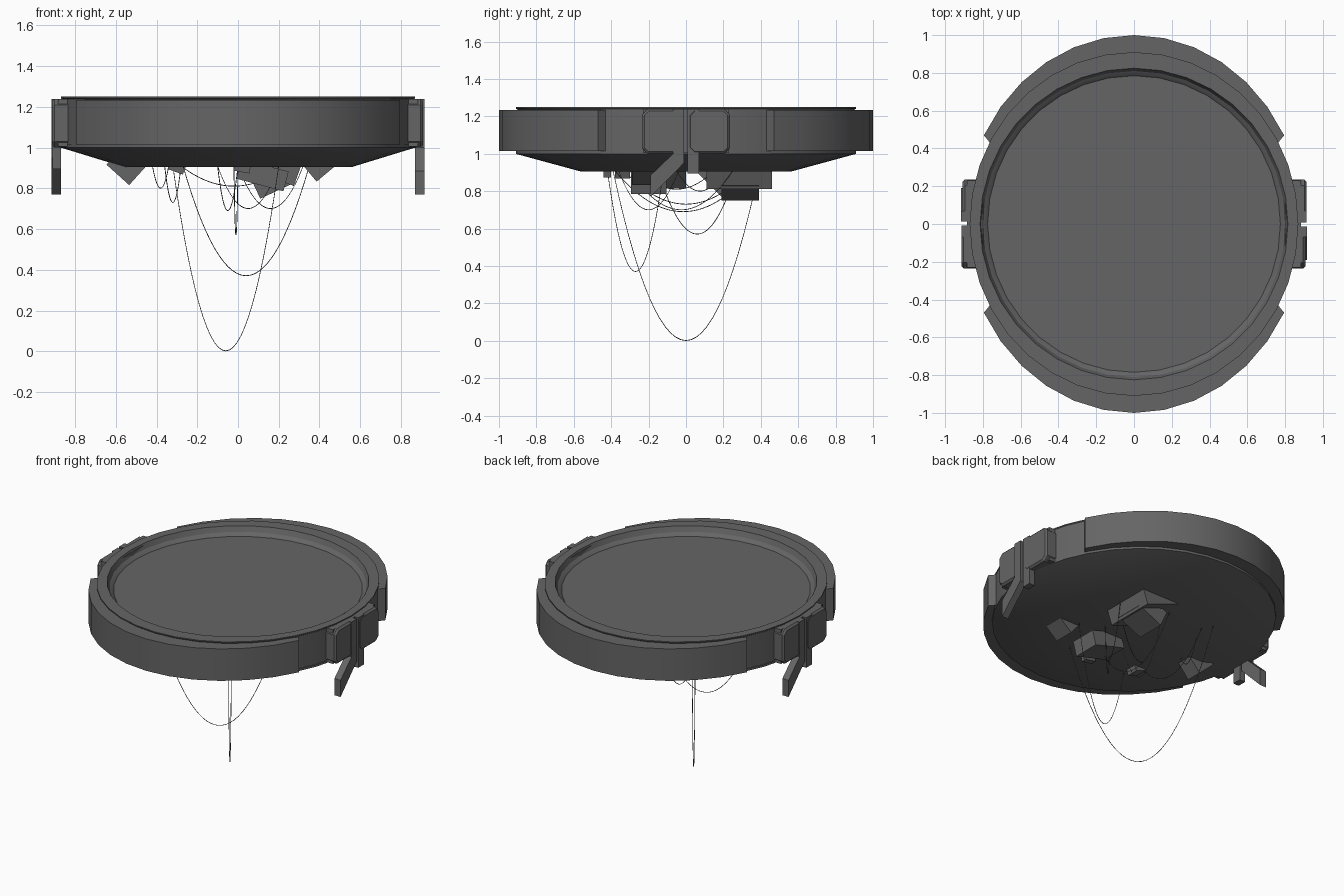
import bpy, bmesh, math
from mathutils import Matrix, Vector

if "Cube" in bpy.data.objects:
    bpy.data.objects.remove(bpy.data.objects["Cube"])

dark = bpy.data.materials.new("dark_grey")
dark.diffuse_color = (.13, .13, .13, 1)
dark.use_nodes = True
dark.node_tree.nodes["Principled BSDF"].inputs["Base Color"].default_value = dark.diffuse_color


def finish(bm, name, angle=30):
    bmesh.ops.recalc_face_normals(bm, faces=bm.faces)
    me = bpy.data.meshes.new(name)
    bm.to_mesh(me)
    bm.free()
    me.materials.append(dark)
    ob = bpy.data.objects.new(name, me)
    bpy.context.collection.objects.link(ob)
    if angle:
        bpy.ops.object.select_all(action='DESELECT')
        ob.select_set(True)
        bpy.context.view_layer.objects.active = ob
        bpy.ops.object.shade_smooth_by_angle(angle=math.radians(angle))
    return ob


def sweep(name, profile, a0, a1, steps, closed):
    """Sweep (rx, ry, z) points around an ellipse; closed = full turn."""
    bm = bmesh.new()
    rows = []
    for i in range(steps if closed else steps + 1):
        a = math.radians(a0 + (a1 - a0) * i / steps)
        rows.append([bm.verts.new((rx * math.cos(a), ry * math.sin(a), z)) for rx, ry, z in profile])
    n = len(profile)
    for i in range(steps):
        r, s = rows[i], rows[(i + 1) % len(rows)]
        for j in range(n - 1 if closed else n):
            k = (j + 1) % n
            bm.faces.new((r[j], s[j], s[k], r[k]))
    if closed:
        bm.faces.new([r[0] for r in rows])
        bm.faces.new([r[-1] for r in rows])
    else:
        bm.faces.new(rows[0])
        bm.faces.new(rows[-1])
    return finish(bm, name)


def side_prism(name, pts, x0, x1, turn, bevel=0.0):
    """Extrude a (y, z) outline along x, then turn it around z."""
    bm = bmesh.new()
    f = bm.faces.new([bm.verts.new((x0, y, z)) for y, z in pts])
    ext = bmesh.ops.extrude_face_region(bm, geom=[f])
    top = [v for v in ext['geom'] if isinstance(v, bmesh.types.BMVert)]
    for v in top:
        v.co.x = x1
    if bevel:
        edges = [e for e in bm.edges if all(v in top for v in e.verts)]
        bmesh.ops.bevel(bm, geom=edges, offset=bevel, segments=1, affect='EDGES')
    bmesh.ops.rotate(bm, verts=bm.verts, cent=(0, 0, 0), matrix=Matrix.Rotation(turn, 3, 'Z'))
    return finish(bm, name, 0)


def rect(y0, y1, z0, z1, c=0.0):
    if not c:
        return [(y0, z0), (y1, z0), (y1, z1), (y0, z1)]
    return [(y0 + c, z0), (y1 - c, z0), (y1, z0 + c), (y1, z1 - c),
            (y1 - c, z1), (y0 + c, z1), (y0, z1 - c), (y0, z0 + c)]


# Dished core with flanges and a conical underside
sweep("platform_core", [
    (.775, .785, 1.195), (.785, .795, 1.205), (.80, .81, 1.215), (.815, .825, 1.25),
    (.87, .91, 1.25), (.87, .91, 1.243), (.855, .89, 1.228), (.855, .89, 1.025),
    (.87, .91, 1.015), (.87, .91, 1.0), (.56, .56, .905)], 0, 360, 36, True)

# Front and back outer rim arcs
for name, a in (("back_rim", 28), ("front_rim", 208)):
    sweep(name, [(.85, .885, 1.235), (.90, 1.0, 1.235), (.90, 1.0, 1.015), (.85, .885, 1.015)],
          a, a + 124, 12, False)

# Flush wall infill on both flanks, between the rim arcs
for name, a in (("right_wall", -30), ("left_wall", 150)):
    sweep(name, [(.84, .87, 1.24), (.868, .907, 1.24), (.868, .907, 1.012), (.84, .87, 1.012)],
          a, a + 60, 6, False)

# Side clamps: backing plate, two pads, one straight and one bent leg
for side, turn in (("right", 0), ("left", math.pi)):
    side_prism(side + "_clamp_back", rect(-.23, .23, 1.005, 1.24), .8, .885, turn)
    side_prism(side + "_clamp_pad_a", rect(-.235, -.012, 1.0, 1.24, .03), .82, .908, turn, .012)
    side_prism(side + "_clamp_pad_b", rect(.012, .235, 1.0, 1.24, .03), .82, .914, turn, .012)
    side_prism(side + "_straight_leg", rect(.007, .07, .895, 1.24), .868, .912, turn)
    side_prism(side + "_bent_leg", [(-.012, 1.24), (-.07, 1.24), (-.07, 1.0), (-.19, .885),
                                    (-.19, .77), (-.012, .95)], .868, .915, turn)

# Tilted equipment blocks under the platform: centre, size, tilt in degrees
blocks = [
    ((.17, .29, .844), (.19, .20, .12), -25),
    ((.15, .285, .91), (.30, .35, .10), 20),
    ((.12, -.20, .865), (.24, .19, .10), 15),
    ((.40, -.22, .91), (.12, .14, .10), -40),
    ((-.54, -.055, .922), (.15, .11, .15), 42),
    ((-.30, -.34, .905), (.08, .08, .05), 20),
    ((.02, -.42, .90), (.08, .04, .04), 10),
]
for i, (c, s, t) in enumerate(blocks):
    bm = bmesh.new()
    m = Matrix.Translation(c) @ Matrix.Rotation(math.radians(t), 4, 'Y') @ Matrix.Diagonal((*s, 1))
    bmesh.ops.create_cube(bm, size=1, matrix=m)
    finish(bm, f"under_block_{i}", 0)

# Slack cables: end, end, lowest height
cables = [
    ((.20, -.39), (-.32, .39), .002),
    ((-.27, -.42), (.35, -.12), .371),
    ((-.02, -.15), (0, .27), .571),
    ((-.10, -.38), (.0, .35), .691),
    ((-.10, -.36), (.20, -.04), .701),
    ((0, -.30), (.32, .25), .701),
    ((-.36, -.33), (-.28, .33), .731),
    ((-.42, -.05), (-.34, .20), .801),
    ((-.28, -.25), (.24, .15), .811),
]
for i, (a, b, low) in enumerate(cables):
    cu = bpy.data.curves.new(f"cable_{i}", 'CURVE')
    cu.dimensions = '3D'
    cu.bevel_depth = .002
    cu.bevel_resolution = 0
    cu.materials.append(dark)
    sp = cu.splines.new('POLY')
    n = 28
    sp.points.add(n)
    for k in range(n + 1):
        t = k / n
        z = low + (.91 - low) * (2 * t - 1) ** 2
        sp.points[k].co = (a[0] + (b[0] - a[0]) * t, a[1] + (b[1] - a[1]) * t, z, 1)
    bpy.context.collection.objects.link(bpy.data.objects.new(f"cable_{i}", cu))
